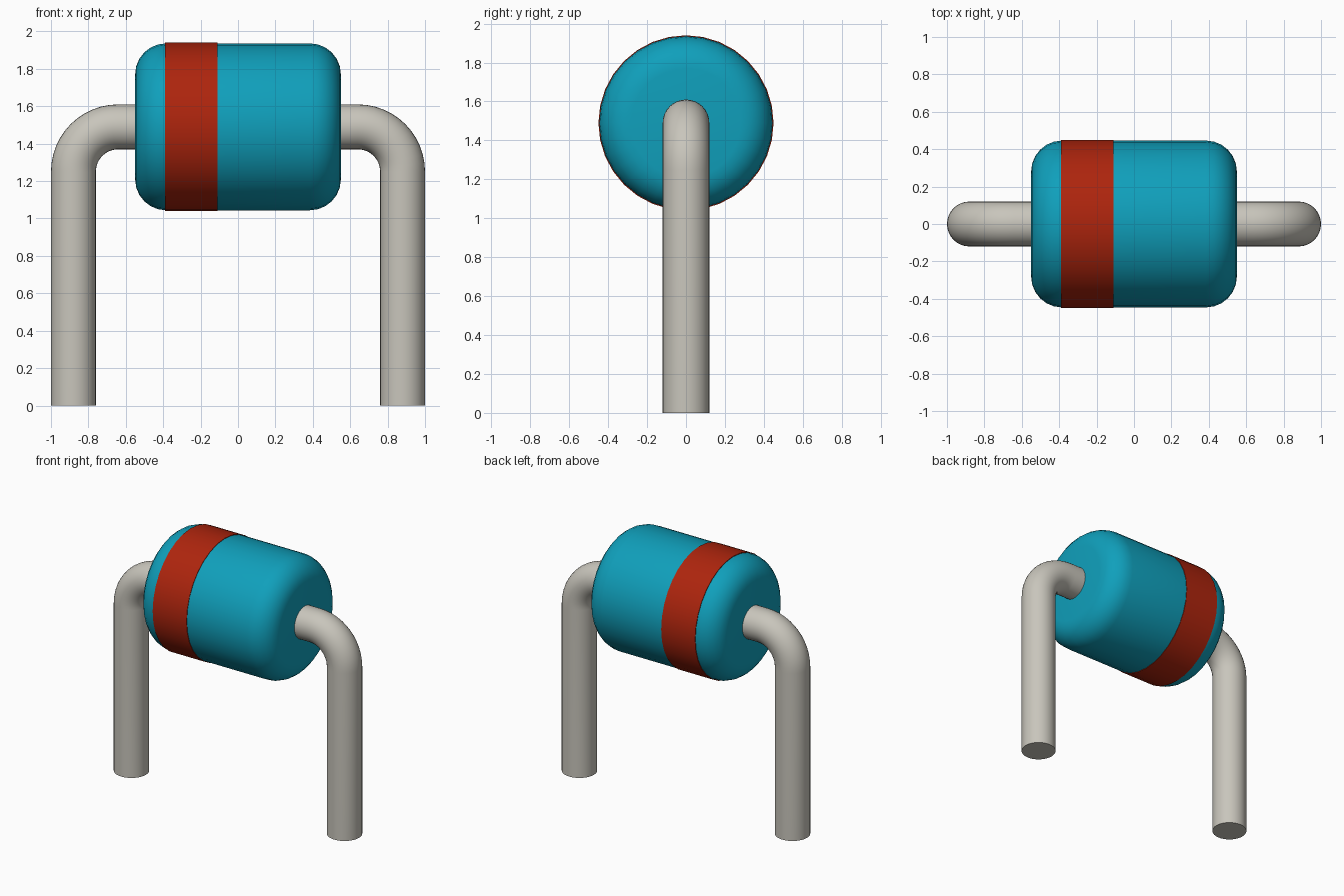
import bpy
import bmesh
from math import sin, cos, pi, radians
from mathutils import Vector

cube = bpy.data.objects.get("Cube")
if cube:
    bpy.data.objects.remove(cube, do_unlink=True)

SIDES = 32
AXIS_Z = 1.49      # height of the body axis
BODY_R = 0.446
HALF = 0.55        # half length of the body
FILLET = 0.165
LEAD_R = 0.12
LEAD_X = 0.88
BEND = 0.24        # centreline radius of the lead bend


def material(name, colour):
    mat = bpy.data.materials.new(name)
    mat.use_nodes = True
    mat.diffuse_color = (*colour, 1)
    mat.node_tree.nodes["Principled BSDF"].inputs["Base Color"].default_value = (*colour, 1)
    return mat


def loft(name, stations, mat):
    """Skin round rings given as (x, z, tilt, radius), with closed ends."""
    bm = bmesh.new()
    rings = []
    for x, z, tilt, r in stations:
        out = Vector((sin(tilt), 0, cos(tilt)))
        side = Vector((0, 1, 0))
        angles = [2 * pi * i / SIDES for i in range(SIDES)]
        rings.append([bm.verts.new(Vector((x, 0, z)) + r * (cos(a) * out + sin(a) * side))
                      for a in angles])
    for low, high in zip(rings, rings[1:]):
        for i in range(SIDES):
            j = (i + 1) % SIDES
            bm.faces.new((low[i], low[j], high[j], high[i]))
    bm.faces.new(rings[0])
    bm.faces.new(rings[-1])
    bmesh.ops.recalc_face_normals(bm, faces=bm.faces)
    mesh = bpy.data.meshes.new(name)
    bm.to_mesh(mesh)
    bm.free()
    mesh.materials.append(mat)
    obj = bpy.data.objects.new(name, mesh)
    bpy.context.collection.objects.link(obj)
    bpy.ops.object.select_all(action='DESELECT')
    obj.select_set(True)
    bpy.context.view_layer.objects.active = obj
    bpy.ops.object.shade_smooth_by_angle(angle=radians(35))
    return obj


blue = material("teal_blue", (0.005, 0.35, 0.50))
red = material("band_red", (0.42, 0.018, 0.004))
metal = material("lead_grey", (0.58, 0.56, 0.50))

# Rounded cylinder body
steps = [i / 6 * pi / 2 for i in range(7)]
end = [(HALF - FILLET * (1 - cos(a)), BODY_R - FILLET * (1 - sin(a))) for a in steps]
profile = [(-x, r) for x, r in end] + list(reversed(end))
loft("body", [(x, AXIS_Z, 0, r) for x, r in profile], blue)

# Painted band around the body
loft("band", [(x, AXIS_Z, 0, BODY_R + 0.004) for x in (-0.39, -0.11)], red)

# Bent wire leads, one at each end
for side, label in ((1, "left"), (-1, "right")):
    path = [(side * 0.5, AXIS_Z, 0, LEAD_R)]
    for i in range(13):
        a = i / 12 * pi / 2
        path.append((side * (LEAD_X - BEND + BEND * sin(a)),
                     AXIS_Z - BEND + BEND * cos(a), side * a, LEAD_R))
    path.append((side * LEAD_X, 0, side * pi / 2, LEAD_R))
    loft(label + "_lead", path, metal)
